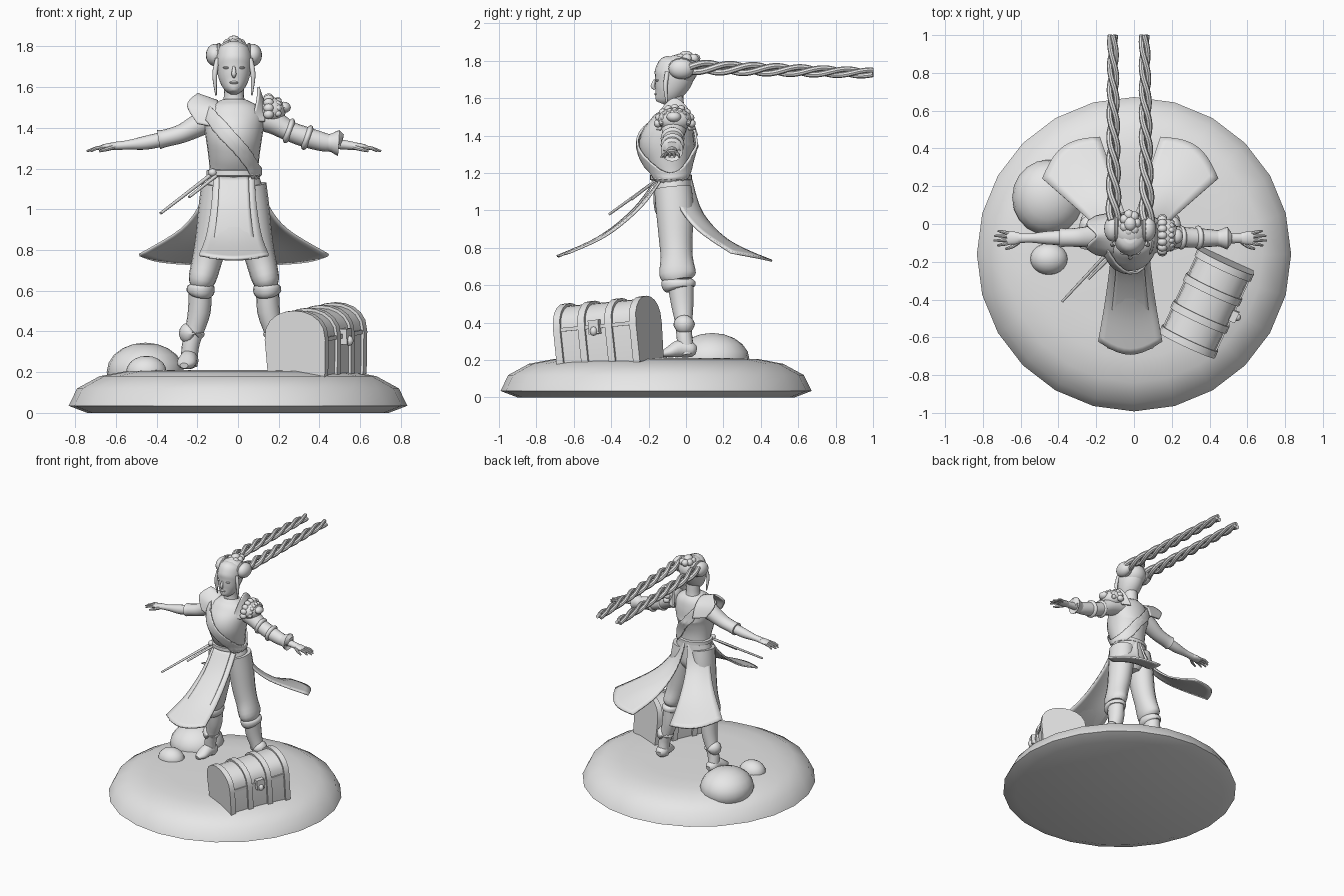
import bpy, bmesh, math
from mathutils import Vector, Matrix

old = bpy.data.objects.get("Cube")
if old:
    bpy.data.objects.remove(old)

clay = bpy.data.materials.new("clay grey")
clay.use_nodes = True
clay.diffuse_color = (0.8, 0.8, 0.8, 1)
clay.node_tree.nodes["Principled BSDF"].inputs["Base Color"].default_value = (0.8, 0.8, 0.8, 1)

CX = -0.02  # the figure's own middle line
made = []


def finish(name, bm):
    bmesh.ops.recalc_face_normals(bm, faces=bm.faces)
    mesh = bpy.data.meshes.new(name)
    bm.to_mesh(mesh)
    bm.free()
    ob = bpy.data.objects.new(name, mesh)
    bpy.context.collection.objects.link(ob)
    mesh.materials.append(clay)
    made.append(ob)
    return ob


def mirror(rows):
    return [(2 * CX - r[0], *r[1:]) for r in rows]


def resample(rows, k):
    """Catmull-Rom curve through rows of numbers, k steps per gap."""
    out = []
    last = len(rows) - 1
    for i in range(last):
        quad = zip(rows[max(i - 1, 0)], rows[i], rows[i + 1], rows[min(i + 2, last)])
        quad = list(quad)
        for j in range(k):
            t = j / k
            out.append([b + t * ((c - a) + t * ((2 * a - 5 * b + 4 * c - d)
                        + t * (3 * b - a - 3 * c + d))) / 2 for a, b, c, d in quad])
    return out + [list(rows[-1])]


def tube(name, rows, k=4, sides=16):
    """Skin elliptical rings (x, y, z, radius, radius) along a path."""
    rows = resample(rows, k)
    pts = [Vector(r[:3]) for r in rows]
    bm = bmesh.new()
    rings = []
    for i, r in enumerate(rows):
        t = (pts[min(i + 1, len(pts) - 1)] - pts[max(i - 1, 0)]).normalized()
        ref = Vector((0, 0, 1)) if abs(t.y) > 0.8 else Vector((0, 1, 0))
        u = ref.cross(t).normalized()
        v = t.cross(u)
        ring = []
        for s in range(sides):
            a = math.tau * s / sides
            ring.append(bm.verts.new(pts[i] + u * math.cos(a) * r[3] + v * math.sin(a) * r[4]))
        rings.append(ring)
    for p, q in zip(rings, rings[1:]):
        for s in range(sides):
            n = (s + 1) % sides
            bm.faces.new((p[s], p[n], q[n], q[s]))
    bm.faces.new(rings[0])
    bm.faces.new(rings[-1])
    return finish(name, bm)


def round_tube(name, pts, radii, k=4, sides=10):
    return tube(name, [(*p, r, r) for p, r in zip(pts, radii)], k, sides)


def cloth(name, rail_a, rail_b, bow=(0, 0, 0), across=10, thick=0.012, wrap=None):
    """Sheet between two rails; bow pushes the middle out toward the end."""
    a, b = resample(rail_a, 5), resample(rail_b, 5)
    bm = bmesh.new()
    grid = []
    for i, (p, q) in enumerate(zip(a, b)):
        push = Vector(bow) * (i / (len(a) - 1))
        grid.append([bm.verts.new(Vector(p).lerp(Vector(q), s / across)
                    + push * math.sin(math.pi * s / across)) for s in range(across + 1)])
    for p, q in zip(grid, grid[1:]):
        for s in range(across):
            bm.faces.new((p[s], p[s + 1], q[s + 1], q[s]))
    ob = finish(name, bm)
    if wrap:
        fit = ob.modifiers.new("fit", "SHRINKWRAP")
        fit.target, fit.offset, fit.wrap_mode = wrap, 0.012, "ABOVE_SURFACE"
    solid = ob.modifiers.new("thickness", "SOLIDIFY")
    solid.thickness, solid.offset = thick, 0
    return ob


def ball(name, centre, size, seg=20):
    bm = bmesh.new()
    bmesh.ops.create_uvsphere(bm, u_segments=seg, v_segments=seg // 2, radius=1)
    bm.transform(Matrix.Translation(centre) @ Matrix.Diagonal((*size, 1)))
    return finish(name, bm)


def prism(name, outline, x0, x1, matrix):
    """Extrude a (y, z) outline from x0 to x1."""
    bm = bmesh.new()
    ends = [[bm.verts.new(matrix @ Vector((x, y, z))) for y, z in outline] for x in (x0, x1)]
    n = len(outline)
    for i in range(n):
        j = (i + 1) % n
        bm.faces.new((ends[0][i], ends[0][j], ends[1][j], ends[1][i]))
    bm.faces.new(ends[0])
    bm.faces.new(ends[1])
    return finish(name, bm)


# Round ground and rocks
tube("ground_base", [(0, -.16, z, r, r) for z, r in
     ((0, .74), (.035, .832), (.12, .79), (.18, .68), (.205, .55), (.21, .4))], 1, 24)
ball("large_rock", (-.455, .14, .2), (.19, .2, .145))
ball("small_rock", (-.45, -.185, .2), (.1, .085, .08))

# Treasure chest
place = (Matrix.Translation((.39, -.405, .19)) @ Matrix.Rotation(math.radians(65), 4, "Z")
         @ Matrix.Rotation(math.radians(-5), 4, "Y"))


def chest_outline(g):
    arch = [math.pi * i / 10 for i in range(11)]
    return [(-.138 - g, -.02)] + [(-(.15 + g) * math.cos(a), .19 + (.13 + g) * math.sin(a) ** .8)
                                  for a in arch] + [(.138 + g, -.02)]


def box(name, x0, x1, y0, y1, z0, z1):
    return prism(name, [(y0, z0), (y1, z0), (y1, z1), (y0, z1)], x0, x1, place)


prism("chest_body", chest_outline(0), -.235, .235, place)
for x in (-.225, -.08, .08, .225):
    prism("chest_band", chest_outline(.014), x - .02, x + .02, place)
box("chest_rim", -.24, .24, -.157, .157, .18, .2)
box("chest_latch", -.03, .03, -.18, -.14, .15, .225)
ball("chest_lock", place @ Vector((0, -.18, .165)), (.02, .02, .025), 12)

# Legs, cuffs and boots
leg = [(-.095, -.07, 1.12, .085, .1), (-.11, -.06, 1, .085, .1), (-.13, -.055, .85, .08, .09),
       (-.152, -.05, .75, .074, .086), (-.175, -.045, .66, .068, .098), (-.183, -.04, .625, .055, .075)]
cuff = [(-.183, -.04, .635, .05, .07), (-.183, -.04, .62, .067, .09),
        (-.184, -.04, .59, .067, .088), (-.186, -.038, .575, .05, .07)]
shin = [(-.185, -.03, .62, .056, .07), (-.19, -.02, .5, .056, .06), (-.215, -.012, .4, .046, .046),
        (-.235, -.008, .32, .042, .042), (-.24, .005, .23, .042, .045)]
foot = [(-.235, .055, .25, .02, .02), (-.237, .03, .255, .043, .04), (-.243, -.03, .262, .044, .047),
        (-.255, -.09, .243, .046, .03), (-.265, -.13, .232, .02, .014)]
collar = [(-.22, -.01, .375, .045, .045), (-.226, -.01, .382, .06, .055),
          (-.226, -.01, .396, .062, .057), (-.22, -.01, .402, .045, .045)]
for side, flip in (("right", list), ("left", mirror)):
    for part, rows in (("trouser", leg), ("knee_cuff", cuff), ("shin", shin),
                       ("foot", foot), ("anklet", collar)):
        tube(f"{side}_{part}", flip(rows), 3)
tube("hips", [(CX, -.07, 1.19, .115, .1), (CX, -.07, 1.08, .145, .105),
              (CX, -.065, 1, .125, .1), (CX, -.06, .95, .05, .07)])

# Torso, neck and belt
torso = tube("torso", [(CX, y, z, a, b) for y, z, a, b in (
    (-.08, 1.16, .125, .1), (-.08, 1.2, .12, .1), (-.095, 1.28, .128, .13), (-.1, 1.36, .14, .15),
    (-.08, 1.44, .15, .125), (-.065, 1.5, .125, .095), (-.06, 1.535, .065, .06))], 4, 24)
tube("neck", [(CX, -.06, 1.5, .062, .06), (CX, -.06, 1.55, .05, .05), (CX, -.065, 1.64, .05, .05)])
tube("belt", [(CX, -.08, z, r, r - .022) for z, r in
     ((1.16, .125), (1.165, .135), (1.19, .135), (1.195, .12))], 1, 24)
ball("belt_knot", (-.125, -.155, 1.18), (.022, .022, .02), 12)

# Sash wrapped round the torso
sash = [(-.17, -.14, 1.54), (-.1, -.21, 1.47), (0, -.26, 1.36), (.08, -.22, 1.27), (.12, -.09, 1.2),
        (.08, .05, 1.27), (0, .08, 1.36), (-.1, .07, 1.47), (-.17, .02, 1.54)]
cloth("diagonal_sash", sash, [(x - .045, y, z - .06) for x, y, z in sash], wrap=torso)

# Skirt panels
front = [(-.12, -.13, 1.17), (-.13, -.24, 1.02), (-.155, -.42, .87), (-.19, -.62, .775)]
cloth("front_skirt_panel", front, mirror(front), (0, -.07, -.02))
trim = [(CX + (x - CX) * .72, y - .035, z - .012) for x, y, z in front]
cloth("front_panel_inset", trim, mirror(trim), (0, -.03, -.012), thick=.008)
inner = [(-.03, .025, 1.18), (-.06, .09, .98), (-.11, .25, .82), (-.18, .46, .73)]
outer = [(-.13, -.08, 1.18), (-.18, -.04, 1.03), (-.28, .06, .9), (-.485, .24, .775)]
cloth("right_tail_panel", inner, outer, (-.04, .06, -.01))
cloth("left_tail_panel", mirror(inner), mirror(outer), (.04, .06, -.01))

# Thin blades hung from the belt
round_tube("long_blade", [(-.1, -.11, 1.195), (-.38, -.41, .98)], (.01, .007), 1)
round_tube("short_blade", [(-.1, -.15, 1.17), (-.24, -.29, 1.06)], (.009, .007), 1)

# Arms
tube("right_sleeve", [(-.11, -.06, 1.46, .07, .07), (-.2, -.065, 1.41, .056, .062),
                      (-.28, -.07, 1.37, .046, .052), (-.36, -.072, 1.348, .043, .048),
                      (-.39, -.072, 1.342, .048, .052)])
tube("right_forearm", [(-.34, -.072, 1.35, .036, .04), (-.45, -.073, 1.327, .034, .036),
                       (-.54, -.074, 1.316, .023, .025), (-.61, -.075, 1.31, .02, .026)])
tube("left_sleeve", [(.09, -.06, 1.46, .07, .07), (.17, -.065, 1.43, .06, .065),
                     (.25, -.07, 1.385, .05, .055), (.33, -.073, 1.355, .05, .052),
                     (.42, -.075, 1.33, .046, .045), (.46, -.075, 1.325, .04, .04)])
tube("left_wrist", [(.42, -.075, 1.33, .03, .03), (.57, -.075, 1.31, .02, .026)])
tube("left_cuff", [(.43, -.075, 1.328, .04, .04), (.46, -.075, 1.326, .046, .046),
                   (.495, -.075, 1.325, .064, .06), (.497, -.075, 1.324, .03, .03)], 2)
for x, z in ((.25, 1.385), (.34, 1.352)):
    tube("sleeve_ring", [(x + d, -.072, z - d * .35, r, r) for d, r in
         ((-.015, .048), (-.006, .062), (.006, .062), (.015, .048))], 2)
for side, wrist, s in (("right", -.595, -1), ("left", .555, 1)):
    tube(side + "_palm", [(wrist, -.075, 1.31, .018, .024), (wrist + s * .035, -.075, 1.308, .018, .034),
                          (wrist + s * .075, -.075, 1.303, .013, .034)])
    for i, reach in enumerate((.128, .148, .145, .125)):
        y = (i - 1.5) * .017
        round_tube(f"{side}_finger", [(wrist + s * .065, -.075 + y, 1.303),
                   (wrist + s * .1, -.075 + y * 1.3, 1.3),
                   (wrist + s * reach, -.075 + y * 1.5, 1.285)], (.01, .009, .005), 2, 8)
    round_tube(side + "_thumb", [(wrist + s * .015, -.095, 1.305), (wrist + s * .05, -.12, 1.295),
               (wrist + s * .085, -.132, 1.285)], (.012, .01, .006), 2, 8)

# Shoulder pieces
cloth("right_shoulder_wing",
      [(-.2, -.16, 1.42), (-.25, -.12, 1.51), (-.2, -.06, 1.565), (-.25, 0, 1.51), (-.2, .04, 1.42)],
      [(-.1, -.18, 1.4), (-.1, -.15, 1.49), (-.1, -.06, 1.53), (-.1, .02, 1.49), (-.1, .06, 1.4)])
cloth("left_shoulder_collar",
      [(.07, -.17, 1.43), (.095, -.13, 1.54), (.1, -.06, 1.6), (.095, .01, 1.54), (.07, .05, 1.43)],
      [(.13, -.14, 1.43), (.13, -.1, 1.49), (.13, -.06, 1.51), (.13, -.02, 1.49), (.13, .02, 1.43)])
ball("pauldron", (.165, -.06, 1.485), (.07, .09, .065))
ball("pauldron_snout", (.225, -.065, 1.5), (.035, .04, .028), 12)
for i in range(9):
    a = math.pi * i / 8
    ball("pauldron_curl", (.15, -.06 - .09 * math.cos(a), 1.465 + .082 * math.sin(a)), (.026, .022, .022), 12)
    ball("pauldron_brow", (.195, -.06 - .07 * math.cos(a), 1.47 + .065 * math.sin(a)), (.02, .016, .016), 10)

# Head and face
tube("head", [(CX, y, z, a, b) for y, z, a, b in (
    (-.13, 1.572, .022, .03), (-.122, 1.59, .044, .048), (-.098, 1.63, .07, .075),
    (-.072, 1.69, .086, .1), (-.06, 1.74, .088, .106), (-.055, 1.79, .075, .09),
    (-.05, 1.815, .035, .05))], 4, 20)
round_tube("nose", [(CX, -.165, 1.7), (CX, -.178, 1.665), (CX, -.165, 1.648)], (.006, .012, .006), 3)
ball("mouth", (CX, -.158, 1.622), (.022, .012, .008), 12)
ball("hair_cap", (CX, -.04, 1.745), (.094, .1, .088))
for s in (-1, 1):
    ball("eye", (CX + s * .036, -.151, 1.695), (.018, .012, .007), 12)
    ball("hair_bun", (CX + s * .093, -.025, 1.757), (.045, .068, .055))
    tube("bun_wrap", [(CX + s * (.06 + d), -.025, 1.757, r, r * 1.2) for d, r in
         ((0, .04), (.008, .058), (.02, .058), (.028, .04))], 2)
    round_tube("side_lock", [(CX + s * .08, -.1, 1.74), (CX + s * .094, -.11, 1.66),
               (CX + s * .088, -.1, 1.56)], (.012, .012, .004))
for i in range(7):
    a = math.tau * i / 7
    ball("top_curl", (CX + .032 * math.cos(a), .005 + .045 * math.sin(a), 1.812), (.026, .028, .026), 12)
ball("top_knot", (CX, 0, 1.822), (.035, .04, .032), 12)

# Long twisted braids
for start, end in ((-.108, -.112), (.068, .055)):
    for strand in range(3):
        rows = []
        for i in range(61):
            t = i / 60
            a = math.tau * (strand / 3 + 2.6 * t)
            swing, r = .025 - .009 * t, .018 - .004 * t
            rows.append((start + (end - start) * t + swing * math.cos(a), .02 + .98 * t,
                         1.767 - .033 * t + swing * math.sin(a), r, r))
        tube("braid_strand", rows, 1, 8)

# Smooth shading that keeps sharp edges
for ob in bpy.context.selected_objects:
    ob.select_set(False)
for ob in made:
    ob.select_set(True)
bpy.context.view_layer.objects.active = made[0]
bpy.ops.object.shade_smooth_by_angle(angle=math.radians(40))
